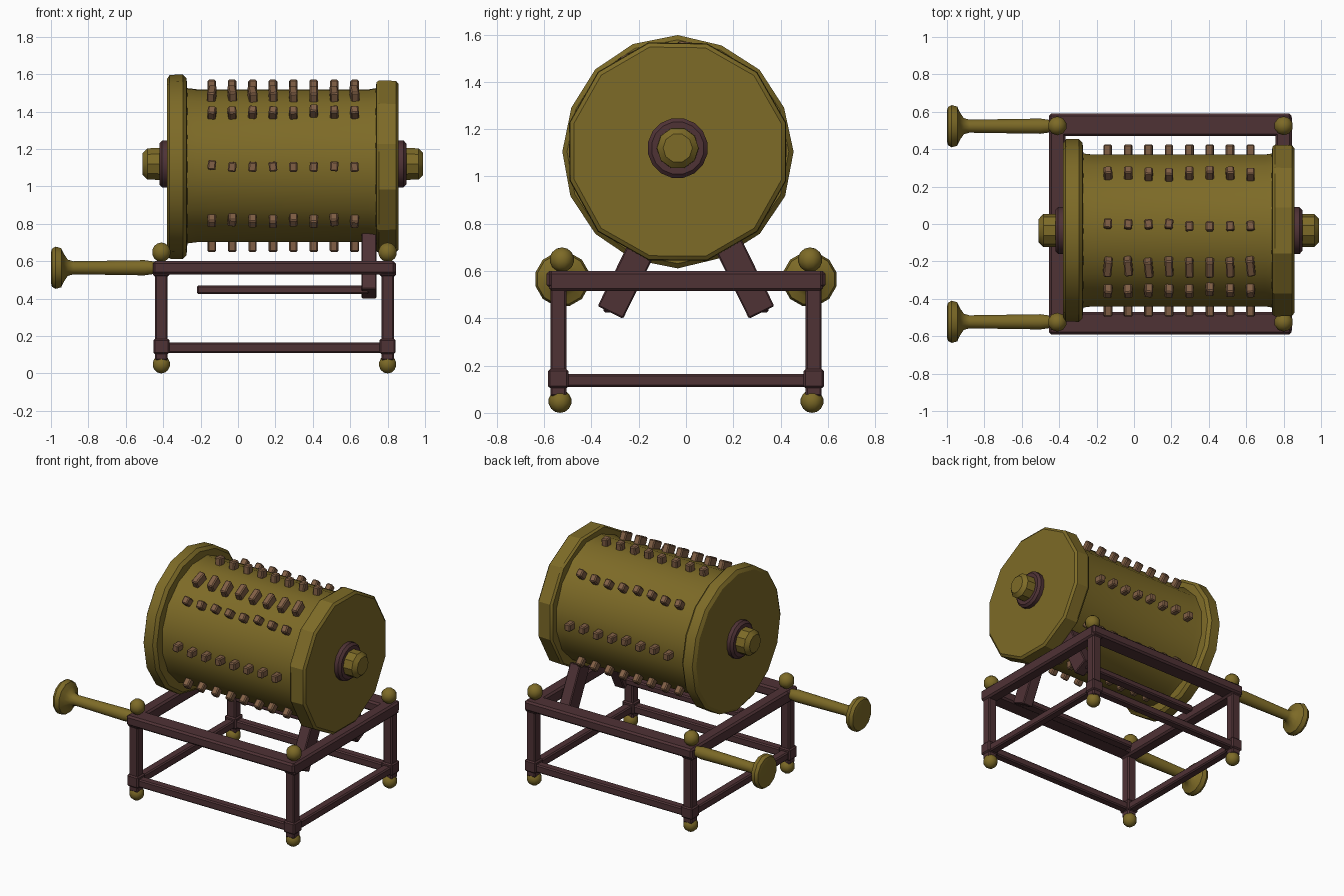
import bpy, bmesh, math, random
from mathutils import Vector, Matrix

random.seed(4)
if "Cube" in bpy.data.objects:
    bpy.data.objects.remove(bpy.data.objects["Cube"])


def material(name, rgb):
    m = bpy.data.materials.new(name)
    m.use_nodes = True
    m.diffuse_color = (*rgb, 1)
    m.node_tree.nodes["Principled BSDF"].inputs["Base Color"].default_value = (*rgb, 1)
    return m


OLIVE = material("olive brass", (0.205, 0.145, 0.02))
WOOD = material("dark plum wood", (0.078, 0.032, 0.036))
PEG = material("tan pegs", (0.22, 0.115, 0.06))


def finish(name, bm, mat, smooth=None):
    bmesh.ops.recalc_face_normals(bm, faces=bm.faces)
    mesh = bpy.data.meshes.new(name)
    bm.to_mesh(mesh)
    bm.free()
    mesh.materials.append(mat)
    ob = bpy.data.objects.new(name, mesh)
    bpy.context.collection.objects.link(ob)
    if smooth:
        bpy.ops.object.select_all(action="DESELECT")
        ob.select_set(True)
        bpy.context.view_layer.objects.active = ob
        bpy.ops.object.shade_smooth_by_angle(angle=math.radians(smooth))
    return ob


def turned(name, mat, y, z, profile, sides, smooth=35, jitter=0.0, phase=0.5):
    """Lathe (x, radius) pairs around an axis parallel to x."""
    bm = bmesh.new()
    wobble = [random.uniform(-jitter, jitter) for _ in range(sides)]
    rings = []
    for x, r in profile:
        ring = []
        for i in range(sides):
            a = 2 * math.pi * (i + phase) / sides + math.pi / 2
            rr = r * (1 + wobble[i])
            ring.append(bm.verts.new((x, y + rr * math.cos(a), z + rr * math.sin(a))))
        rings.append(ring)
    for a, b in zip(rings, rings[1:]):
        for i in range(sides):
            j = (i + 1) % sides
            bm.faces.new((a[i], a[j], b[j], b[i]))
    bm.faces.new(rings[0])
    bm.faces.new(rings[-1])
    return finish(name, bm, mat, smooth)


def box(name, mat, lo, hi, bevel=0.008):
    lo, hi = Vector(lo), Vector(hi)
    bm = bmesh.new()
    bmesh.ops.create_cube(bm, size=1, matrix=Matrix.Translation((lo + hi) / 2)
                          @ Matrix.Diagonal((*(hi - lo), 1)))
    bmesh.ops.bevel(bm, geom=bm.edges[:], offset=bevel, segments=1, affect="EDGES")
    return finish(name, bm, mat)


def ball(name, x, y, z, r):
    bm = bmesh.new()
    bmesh.ops.create_uvsphere(bm, u_segments=10, v_segments=7, radius=r,
                              matrix=Matrix.Translation((x, y, z)))
    return finish(name, bm, OLIVE, 50)


# Drum with two thick end discs
CY, CZ = -0.035, 1.11
turned("drum_body", OLIVE, CY, CZ,
       [(-0.3, 0.425), (-0.22, 0.415), (0.7, 0.415), (0.76, 0.425)], 16, 30, 0.006)
turned("drum_disc_right", OLIVE, CY, CZ - 0.005,
       [(-0.38, 0.465), (-0.365, 0.488), (-0.295, 0.49), (-0.275, 0.47), (-0.27, 0.4)],
       16, 30, 0.01, 0)
turned("drum_disc_left", OLIVE, CY, CZ - 0.005,
       [(0.735, 0.4), (0.74, 0.465), (0.755, 0.475), (0.845, 0.472), (0.858, 0.455)],
       12, 25, 0.008)

# Axle collars and nubs
for side, end in (("right", -0.375), ("left", 0.855)):
    s = -1 if side == "right" else 1
    turned("axle_collar_" + side, WOOD, CY, CZ + 0.01,
           [(end - s * 0.01, 0.128), (end + s * 0.03, 0.128), (end + s * 0.045, 0.112),
            (end + s * 0.045, 0.07)], 16)
    turned("axle_nub_" + side, OLIVE, CY, CZ + 0.01,
           [(end, 0.09), (end + s * 0.11, 0.088), (end + s * 0.135, 0.062)], 10)

# Rows of pegs around the drum
bm = bmesh.new()
for angle in (0, 45, 86, 117, 138, 180, 223, 270, 315):
    length = 0.095 if angle == 117 else 0.052
    for k in range(8):
        a = math.radians(angle + random.uniform(-1, 1))
        x = -0.14 + k * 0.109
        radial = Vector((0, math.cos(a), math.sin(a)))
        place = Matrix.Translation(Vector((x, CY, CZ)) + radial * 0.423)
        turn = Matrix.Rotation(a, 4, "X") @ Matrix.Rotation(random.uniform(-.12, .12), 4, "Y")
        size = Matrix.Diagonal((0.044, 0.075, length, 1))
        made = bmesh.ops.create_cube(bm, size=1, matrix=place @ turn @ size)
        edges = {e for v in made["verts"] for e in v.link_edges}
        bmesh.ops.bevel(bm, geom=list(edges), offset=0.007, segments=1, affect="EDGES")
finish("drum_pegs", bm, PEG)

# Frame: posts, corner joints, finials, feet and side rails
XR, XL, Y = -0.41, 0.8, 0.54
for ys, face in ((-1, "front"), (1, "back")):
    y = ys * Y
    for x, side in ((XR, "right"), (XL, "left")):
        tag = face + "_" + side
        box("post_" + tag, WOOD, (x - .034, y - .034, .07), (x + .034, y + .034, .59))
        box("lower_joint_" + tag, WOOD, (x - .043, y - .043, .105), (x + .043, y + .043, .185))
        ball("finial_" + tag, x, ys * 0.525, 0.648, 0.052)
        ball("foot_" + tag, x, ys * 0.533, 0.049, 0.049)
    box("top_rail_" + face, WOOD, (-.455, ys * .53 - .06, .53), (.842, ys * .53 + .06, .6), .012)
    box("bottom_rail_" + face, WOOD, (XR, y - .03, .11), (XL, y + .03, .165))

    # Push handle with rounded grip disc
    turned("handle_" + face, OLIVE, ys * 0.523, 0.565,
           [(-1, 0.085), (-0.995, 0.105), (-0.975, 0.117), (-0.945, 0.108), (-0.93, 0.075),
            (-0.91, 0.045), (-0.88, 0.036), (-0.5, 0.042), (-0.42, 0.03)], 12, 45)

    # Slanted strut under the drum and its long bar
    low, high = Vector((0.7, ys * .32, .425)), Vector((0.7, ys * .17, .73))
    run = high - low
    rot = Matrix.Rotation(math.atan2(-run.y, run.z), 4, "X")
    bm = bmesh.new()
    bmesh.ops.create_cube(bm, size=1, matrix=Matrix.Translation((low + high) / 2) @ rot
                          @ Matrix.Diagonal((0.08, 0.12, run.length, 1)))
    bmesh.ops.bevel(bm, geom=bm.edges[:], offset=0.006, segments=1, affect="EDGES")
    finish("drum_strut_" + face, bm, WOOD)
    box("strut_bar_" + face, WOOD, (-.22, ys * .315 - .035, .425), (.7, ys * .315 + .035, .47))

# Cross rails at each end
for x, side in ((XR, "right"), (XL, "left")):
    box("top_cross_rail_" + side, WOOD, (x - .044, -.58, .515), (x + .044, .58, .6), .012)
    box("bottom_cross_rail_" + side, WOOD, (x - .03, -Y, .11), (x + .03, Y, .165))
